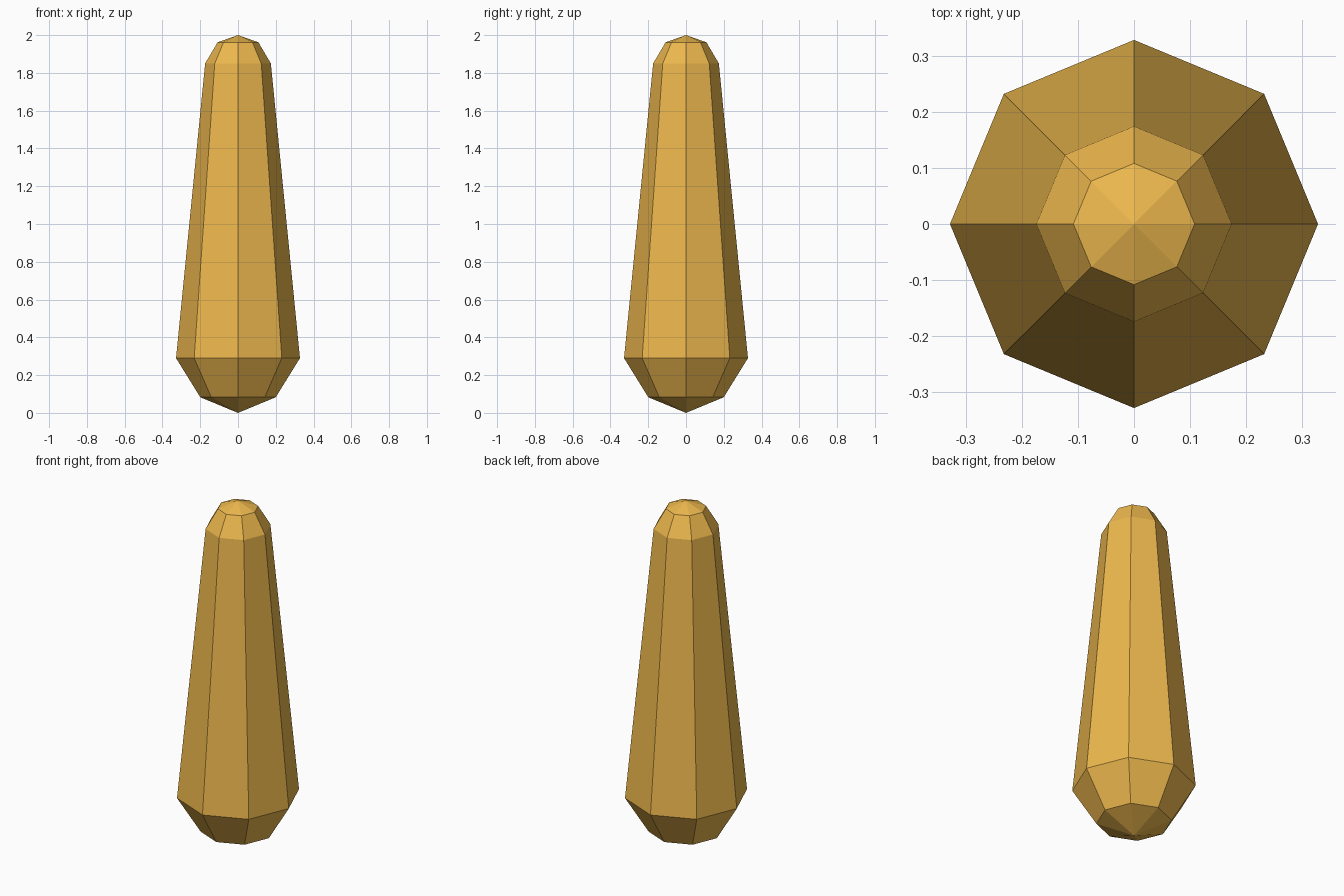
import bpy, bmesh, math

if "Cube" in bpy.data.objects:
    bpy.data.objects.remove(bpy.data.objects["Cube"])

SIDES = 8
# (radius, height) rings between the bottom and top points
PROFILE = [(0.20, 0.083), (0.328, 0.29), (0.174, 1.85), (0.108, 1.962)]

bm = bmesh.new()
rings = [[bm.verts.new((r * math.cos(2 * math.pi * i / SIDES),
                        r * math.sin(2 * math.pi * i / SIDES), z))
          for i in range(SIDES)] for r, z in PROFILE]
bottom = bm.verts.new((0, 0, 0))
top = bm.verts.new((0, 0, 2))

# Tapered walls and pointed end caps
for i in range(SIDES):
    j = (i + 1) % SIDES
    for low, high in zip(rings, rings[1:]):
        bm.faces.new((low[i], low[j], high[j], high[i]))
    bm.faces.new((bottom, rings[0][j], rings[0][i]))
    bm.faces.new((rings[-1][i], rings[-1][j], top))

mesh = bpy.data.meshes.new("tapered_club")
bm.to_mesh(mesh)
bm.free()

# Golden colour
gold = bpy.data.materials.new("gold")
gold.diffuse_color = (0.85, 0.48, 0.075, 1)
gold.use_nodes = True
gold.node_tree.nodes["Principled BSDF"].inputs["Base Color"].default_value = gold.diffuse_color
mesh.materials.append(gold)
club = bpy.data.objects.new("tapered_club", mesh)
bpy.context.collection.objects.link(club)
